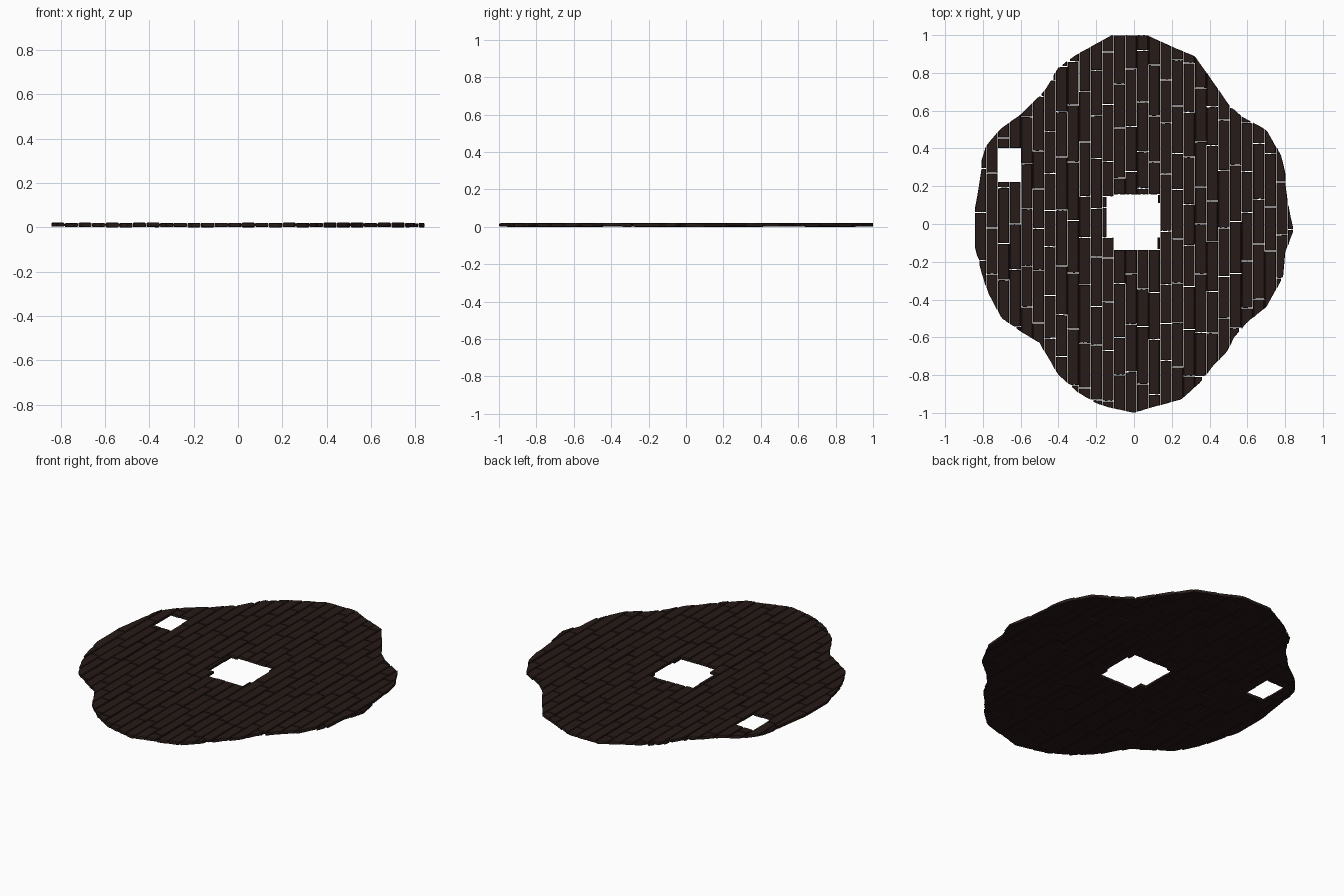
import bpy, bmesh, random

if "Cube" in bpy.data.objects:
    bpy.data.objects.remove(bpy.data.objects["Cube"])
random.seed(7)

# Ragged outline of the floor: far edge and near edge as y over x
FAR = [(-.843, .08), (-.82, .2), (-.81, .33), (-.78, .42), (-.7, .51), (-.6, .58), (-.53, .65),
       (-.47, .71), (-.4, .83), (-.3, .9), (-.2, .955), (-.12, 1), (.07, 1), (.2, .94), (.32, .89),
       (.4, .78), (.5, .635), (.57, .57), (.7, .5), (.78, .36), (.8, .28), (.815, .1), (.843, -.02)]
NEAR = [(-.843, -.12), (-.81, -.25), (-.77, -.37), (-.7, -.5), (-.6, -.57), (-.5, -.63), (-.4, -.8),
        (-.3, -.89), (-.2, -.95), (-.12, -.975), (0, -1), (.1, -.97), (.25, -.93), (.35, -.84),
        (.42, -.75), (.49, -.68), (.53, -.6), (.6, -.52), (.7, -.44), (.79, -.28), (.8, -.15), (.843, -.04)]
# Openings: x0, x1, y0, y1
HOLES = [(-.107, .125, -.135, .155), (-.145, -.107, -.07, .145), (.125, .14, -.07, .11),
         (-.72, -.599, .225, .4)]
PITCH, ORIGIN, GAP = .0614, -.107, .0012


def edge(table, x):
    x = min(max(x, table[0][0]), table[-1][0])
    for (xa, ya), (xb, yb) in zip(table, table[1:]):
        if x <= xb:
            return ya + (yb - ya) * (x - xa) / (xb - xa)


def add_plank(bm, x0, x1, y0, y1):
    """One chamfered board, trimmed to the outline."""
    low, high = [], []
    x0, x1 = max(x0, -.842), min(x1, .842)
    for i in range(6):
        x = x0 + (x1 - x0) * i / 5
        a, b = max(y0, edge(NEAR, x)), min(y1, edge(FAR, x))
        if b - a > .006:
            low.append((x, a + random.uniform(0, .002)))
            high.append((x, b - random.uniform(0, .002)))
    if len(low) < 2:
        return
    ring = low + high[::-1]
    n = len(ring)
    cx = (low[0][0] + low[-1][0]) / 2
    half = max((low[-1][0] - low[0][0]) / 2, .001)
    lift = random.uniform(-.002, .002)
    c = .0035
    loops = []
    for z, inset in ((.008, c), (.0115, 0), (.0215, 0), (.025, c)):
        loop = []
        for i, (x, y) in enumerate(ring):
            k = min(inset, half * .5)
            loop.append(bm.verts.new((cx + (x - cx) * (1 - k / half),
                                      y + (min(inset, .002) if i < n // 2 else -min(inset, .002)), z + lift)))
        loops.append(loop)
    for a, b in zip(loops, loops[1:]):
        for i in range(n):
            j = (i + 1) % n
            bm.faces.new((a[i], a[j], b[j], b[i]))
    bm.faces.new(loops[0][::-1])
    bm.faces.new(loops[-1])


bm = bmesh.new()
for col in range(-12, 16):
    left, right = ORIGIN + col * PITCH, ORIGIN + (col + 1) * PITCH
    # Staggered butt joints along this row
    joints = [-1.01]
    y = -1 + random.uniform(.06, .28)
    while y < .97:
        joints.append(y)
        y += random.uniform(.19, .31)
    joints.append(1.01)
    # Joints also fall on the edges of openings in this row
    row_holes = [h for h in HOLES if h[0] < right - .003 and h[1] > left + .003]
    cuts = [v for h in row_holes for v in h[2:]]
    joints = sorted([j for j in joints if all(abs(j - v) > .03 for v in cuts)] + cuts)
    for y0, y1 in zip(joints, joints[1:]):
        mid = (y0 + y1) / 2
        spans = [(left, right)]
        for h in row_holes:
            if h[2] < mid < h[3]:
                spans = [s for a, b in spans for s in ((a, min(b, h[0])), (max(a, h[1]), b))
                         if s[1] - s[0] > .006]
        for a, b in spans:
            g = GAP * random.uniform(.3, 1.4)
            add_plank(bm, a + g, b - g, y0 + GAP, y1 - GAP)

bmesh.ops.recalc_face_normals(bm, faces=bm.faces)
# Rest the lowest board on the ground, keeping the slight unevenness
low = min(v.co.z for v in bm.verts)
bmesh.ops.translate(bm, verts=bm.verts, vec=(0, 0, -low))
mesh = bpy.data.meshes.new("floor_planks")
bm.to_mesh(mesh)
bm.free()
floor = bpy.data.objects.new("floor_planks", mesh)
bpy.context.collection.objects.link(floor)

# Dark stained wood
wood = bpy.data.materials.new("dark_wood")
wood.diffuse_color = (.02, .011, .009, 1)
wood.use_nodes = True
wood.node_tree.nodes["Principled BSDF"].inputs["Base Color"].default_value = wood.diffuse_color
mesh.materials.append(wood)
